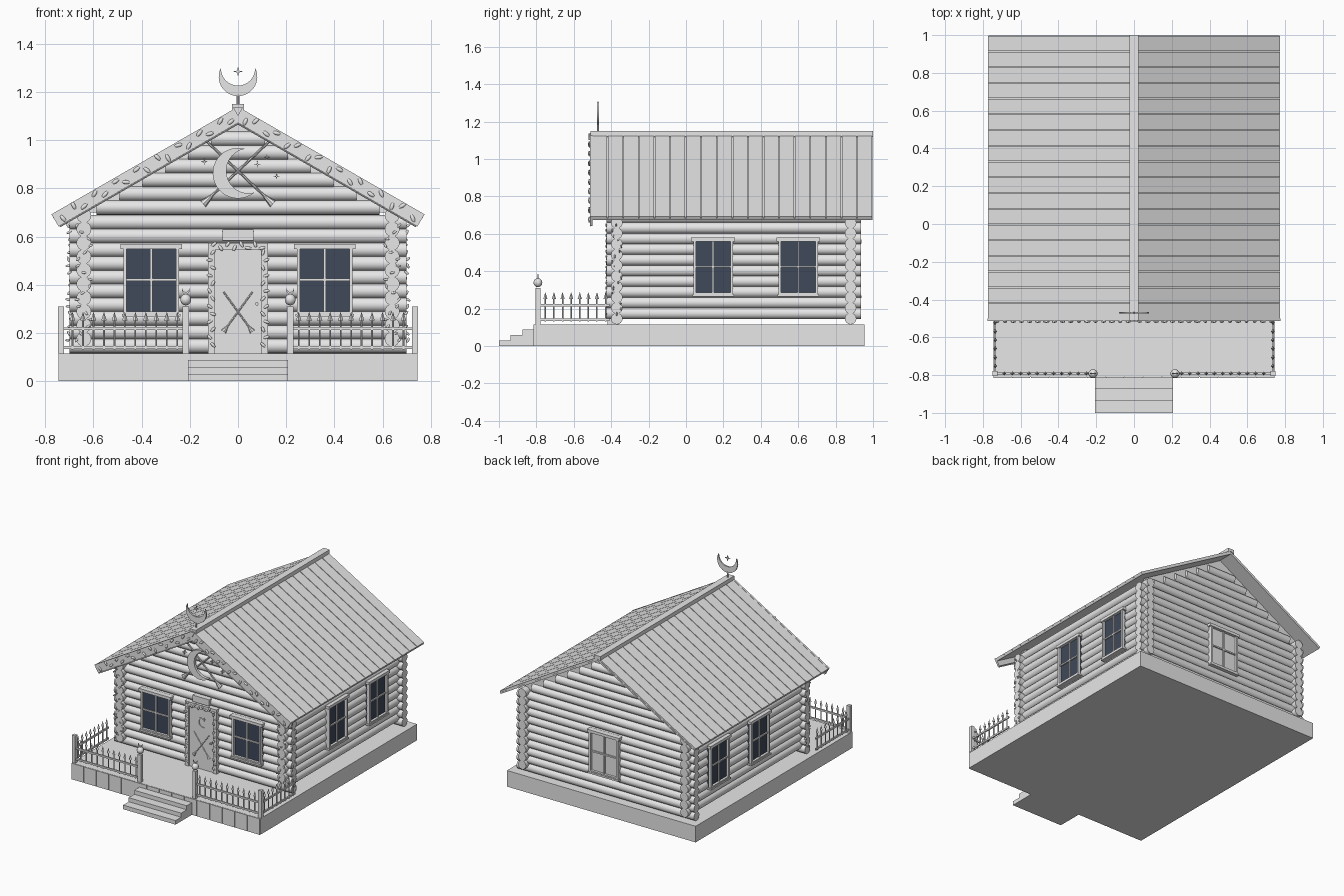
import bpy, bmesh, math, random
from mathutils import Matrix, Vector

random.seed(4)
if "Cube" in bpy.data.objects:
    bpy.data.objects.remove(bpy.data.objects["Cube"])


def material(name, rgb):
    m = bpy.data.materials.new(name)
    m.use_nodes = True
    m.diffuse_color = (*rgb, 1)
    m.node_tree.nodes["Principled BSDF"].inputs["Base Color"].default_value = (*rgb, 1)
    return m


GREY = material("pale grey", (0.8, 0.8, 0.8))
GLASS = material("dark blue glass", (0.05, 0.065, 0.1))


# Helpers: shapes are added to a bmesh, then finished as one named object
def box(bm, x0, x1, y0, y1, z0, z1):
    c = Vector((x0 + x1, y0 + y1, z0 + z1)) / 2
    bmesh.ops.create_cube(bm, size=1, matrix=Matrix.Translation(c) @ Matrix.Diagonal((x1 - x0, y1 - y0, z1 - z0, 1)))


def rod(bm, a, b, r, r2=None, n=16):
    a, b = Vector(a), Vector(b)
    turn = (b - a).to_track_quat("Z", "Y").to_matrix().to_4x4()
    bmesh.ops.create_cone(bm, cap_ends=True, segments=n, radius1=r, radius2=r if r2 is None else r2,
                          depth=(b - a).length, matrix=Matrix.Translation((a + b) / 2) @ turn)


def ball(bm, loc, size, tilt=0.0):
    mat = Matrix.Translation(loc) @ Matrix.Rotation(tilt, 4, "Y") @ Matrix.Diagonal((*size, 1))
    bmesh.ops.create_uvsphere(bm, u_segments=10, v_segments=6, radius=1, matrix=mat)


def prism(bm, pts, y0, y1):
    front = [bm.verts.new((x, y0, z)) for x, z in pts]
    back = [bm.verts.new((x, y1, z)) for x, z in pts]
    bm.faces.new(front)
    bm.faces.new(back[::-1])
    for i in range(len(pts)):
        j = (i + 1) % len(pts)
        bm.faces.new((front[i], back[i], back[j], front[j]))


def crescent(bm, cx, cz, r, opening, y0, y1):
    h, d, n = math.radians(62), 0.43 * r, 24
    ri = math.sqrt(r * r + d * d - 2 * r * d * math.cos(h))
    hi = math.atan2(r * math.sin(h), r * math.cos(h) - d)
    pts = []
    for k in range(n + 1):
        t = h + (2 * math.pi - 2 * h) * k / n
        pts.append((r * math.cos(t), r * math.sin(t)))
    for k in range(n - 1, 0, -1):
        t = hi + (2 * math.pi - 2 * hi) * k / n
        pts.append((d + ri * math.cos(t), ri * math.sin(t)))
    c, s = math.cos(opening), math.sin(opening)
    prism(bm, [(cx + x * c - z * s, cz + x * s + z * c) for x, z in pts], y0, y1)


def star(bm, cx, cz, r, y0, y1):
    pts = []
    for k in range(8):
        q = r if k % 2 == 0 else r * 0.25
        pts.append((cx + q * math.sin(k * math.pi / 4), cz + q * math.cos(k * math.pi / 4)))
    prism(bm, pts, y0, y1)


def finish(bm, name, mat=GREY, smooth=False):
    bmesh.ops.recalc_face_normals(bm, faces=bm.faces)
    mesh = bpy.data.meshes.new(name)
    bm.to_mesh(mesh)
    bm.free()
    mesh.materials.append(mat)
    ob = bpy.data.objects.new(name, mesh)
    bpy.context.collection.objects.link(ob)
    if smooth:
        bpy.ops.object.select_all(action="DESELECT")
        ob.select_set(True)
        bpy.context.view_layer.objects.active = ob
        bpy.ops.object.shade_smooth_by_angle(angle=math.radians(40))
    return ob


# Base with plank facing, and steps
DECK = 0.115
bm = bmesh.new()
box(bm, -0.745, 0.745, -0.81, 0.955, 0, DECK)
finish(bm, "base")
bm = bmesh.new()
for k in range(15):
    x = -0.745 + k * 0.0994
    box(bm, x, x + 0.096, -0.816, -0.809, 0, DECK - 0.001)
finish(bm, "base_planks")
bm = bmesh.new()
for k in range(3):
    box(bm, -0.207, 0.207, -1 + 0.063 * k, -0.8, 0, 0.029 * (k + 1))
finish(bm, "steps")

# Log walls, crossing at the corners
FRONT, BACK, SIDE, PITCH, R = -0.37, 0.88, 0.64, 0.057, 0.031
bm = bmesh.new()
for k in range(10):
    z = 0.146 + PITCH * k
    for y in (FRONT, BACK):
        rod(bm, (-0.7, y, z), (0.7, y, z), R)
    for x in (-SIDE, SIDE):
        rod(bm, (x, -0.425, z + PITCH / 2), (x, 0.935, z + PITCH / 2), R)
finish(bm, "wall_logs", smooth=True)

# Gable logs shorten towards the ridge, in front of a backing panel
bm = bmesh.new()
for k in range(6):
    z, w = 0.721 + PITCH * k, 0.587 - 0.095 * k
    for y in (FRONT, BACK):
        rod(bm, (-w, y, z), (w, y, z), R)
finish(bm, "gable_logs", smooth=True)
bm = bmesh.new()
for y in (FRONT, BACK):
    prism(bm, [(-0.65, 0.7), (0.65, 0.7), (0.65, 0.735), (0, 1.11), (-0.65, 0.735)], y - 0.008, y + 0.008)
finish(bm, "gable_panels")

# Roof: sheeting with boards laid over it, ridge cap and front bargeboards
bm, boards, barge = bmesh.new(), bmesh.new(), bmesh.new()
for s in (-1, 1):
    prism(bm, [(0, 1.125), (s * 0.769, 0.681), (s * 0.764, 0.673), (0, 1.112)], -0.5, 0.998)
    for k in range(18):
        y = -0.5 + k * 1.5 / 18
        prism(boards, [(0, 1.137), (s * 0.773, 0.691), (s * 0.767, 0.68), (0, 1.123)], y, y + 0.0785)
    prism(barge, [(0, 1.139), (s * 0.775, 0.692), (s * 0.745, 0.642), (0, 1.072)], -0.513, -0.499)
finish(bm, "roof_sheeting")
finish(boards, "roof_boards")
finish(barge, "bargeboards")
bm = bmesh.new()
prism(bm, [(-0.024, 1.15), (0.024, 1.15), (0.024, 1.118), (0, 1.13), (-0.024, 1.118)], -0.51, 1.0)
prism(bm, [(-0.02, 1.135), (0.02, 1.135), (0, 1.1)], -0.52, -0.512)
finish(bm, "ridge_cap")

# Ridge ornament
bm = bmesh.new()
rod(bm, (0, -0.47, 1.145), (0, -0.47, 1.19), 0.006, n=8)
crescent(bm, 0, 1.263, 0.08, math.pi / 2, -0.475, -0.465)
star(bm, 0, 1.285, 0.022, -0.473, -0.467)
finish(bm, "ridge_ornament")


# Crossed brooms with stars and crescents
def broom(bm, a, b, y, r):
    a, b = Vector((a[0], y, a[1])), Vector((b[0], y, b[1]))
    rod(bm, a, b, r, n=8)
    rod(bm, a, a.lerp(b, 0.14), r * 3.5, r, n=8)


bm = bmesh.new()
crescent(bm, 0, 0.863, 0.105, math.radians(12), -0.425, -0.407)
for s in (-1, 1):
    broom(bm, (s * 0.145, 0.735), (-s * 0.135, 1.0), -0.404, 0.005)
for x, z in ((-0.14, 0.91), (0.12, 0.93), (0.16, 0.85), (0.08, 0.9)):
    star(bm, x, z, 0.014, -0.41, -0.395)
finish(bm, "gable_emblem")

# Door with frame, lintel and decoration
bm = bmesh.new()
box(bm, -0.096, 0.096, -0.41, -0.36, DECK, 0.545)
finish(bm, "door")
bm = bmesh.new()
for s in (-1, 1):
    box(bm, *sorted((s * 0.095, s * 0.124)), -0.42, -0.36, DECK, 0.572)
box(bm, -0.124, 0.124, -0.42, -0.36, 0.545, 0.574)
box(bm, -0.065, 0.065, -0.418, -0.39, 0.584, 0.63)
finish(bm, "door_frame")
bm = bmesh.new()
crescent(bm, 0, 0.445, 0.037, math.radians(20), -0.416, -0.409)
star(bm, 0.022, 0.475, 0.012, -0.415, -0.409)
for s in (-1, 1):
    broom(bm, (s * 0.06, 0.205), (-s * 0.06, 0.37), -0.412, 0.0035)
rod(bm, (0.078, -0.425, 0.32), (0.078, -0.41, 0.32), 0.007, n=8)
finish(bm, "door_decoration")


# Windows: pane, frame, cross bars, header and sill, turned to face each wall
def window(name, x, y, turn, w, z0, z1, pane=GLASS):
    place = Matrix.Translation((x, y, 0)) @ Matrix.Rotation(turn, 4, "Z")
    bm = bmesh.new()
    box(bm, -w, w, -0.005, 0.01, z0, z1)
    finish(bm, name + "_pane", pane).matrix_world = place
    bm = bmesh.new()
    for s in (-1, 1):
        box(bm, *sorted((s * w, s * (w - 0.013))), -0.022, 0.02, z0, z1)
    box(bm, -w, w, -0.022, 0.02, z0, z0 + 0.013)
    box(bm, -w - 0.012, w + 0.012, -0.026, 0.02, z1 - 0.016, z1 + 0.004)
    box(bm, -w - 0.006, w + 0.006, -0.026, 0.02, z0 - 0.008, z0 + 0.004)
    zm = (z0 + z1) / 2
    box(bm, -0.005, 0.005, -0.014, 0, z0, z1)
    box(bm, -w, w, -0.014, 0, zm - 0.005, zm + 0.005)
    finish(bm, name + "_frame").matrix_world = place


for s, side in ((-1, "right"), (1, "left")):
    window(f"front_window_{side}", s * 0.36, -0.4, 0, 0.115, 0.275, 0.565)
    for y, where in ((0.145, "front"), (0.6, "back")):
        window(f"{side}_window_{where}", s * 0.671, y, s * math.pi / 2, 0.105, 0.272, 0.575)
window("back_window", 0, 0.911, math.pi, 0.115, 0.265, 0.565, GREY)

# Porch fence: rails, spear pickets and posts
rails, pickets, posts, caps = (bmesh.new() for _ in range(4))
for s in (-1, 1):
    for z in (0.14, 0.217):
        box(rails, *sorted((s * 0.22, s * 0.735)), -0.796, -0.786, z - 0.006, z + 0.006)
        box(rails, *sorted((s * 0.73, s * 0.74)), -0.79, -0.41, z - 0.006, z + 0.006)
    spots = [(s * (0.252 + 0.0435 * k), -0.791) for k in range(11)]
    spots += [(s * 0.735, -0.752 + 0.046 * k) for k in range(8)]
    for x, y in spots:
        rod(pickets, (x, y, 0.13), (x, y, 0.26), 0.004, n=6)
        rod(pickets, (x, y, 0.252), (x, y, 0.288), 0.011, 0, n=4)
    for x in (0.217, 0.735):
        box(posts, s * x - 0.013, s * x + 0.013, -0.805, -0.779, DECK, 0.31)
    ball(caps, (s * 0.217, -0.792, 0.338), (0.024, 0.024, 0.024))
    crescent(caps, s * 0.217, 0.377, 0.016, math.pi / 2, -0.795, -0.789)
finish(rails, "fence_rails")
finish(pickets, "fence_pickets")
finish(posts, "fence_posts")
finish(caps, "post_caps", smooth=True)

# Leaf garlands on the bargeboards, door frame and corner logs
bm, vine = bmesh.new(), bmesh.new()


def leaf(x, y, z, size):
    ball(bm, (x, y, z), (size, size * 0.35, size * 0.45), random.uniform(-1.3, 1.3))


for s in (-1, 1):
    for k in range(17):
        x = 0.03 + 0.0435 * k
        leaf(s * x, -0.517, 1.108 - 0.577 * x + (0.014 if k % 2 else -0.014), 0.018)
    rod(vine, (0, -0.512, 1.068), (s * 0.74, -0.512, 0.641), 0.003, n=6)
    for k in range(13):
        leaf(s * (0.118 if k % 2 else 0.104), -0.424, 0.15 + 0.032 * k, 0.014)
    for k in range(18):
        z, t = 0.17 + 0.028 * k, k * 1.1
        leaf(s * (0.7 + 0.006 * math.cos(t)), FRONT + 0.025 * math.sin(t), z, 0.012)
        leaf(s * (SIDE + 0.03 * math.cos(t)), -0.427, z, 0.011)
for k in range(8):
    leaf(-0.1 + 0.0285 * k, -0.424, 0.56 + 0.008 * (-1) ** k, 0.015)
finish(bm, "garland_leaves", smooth=True)
finish(vine, "garland_vines")
